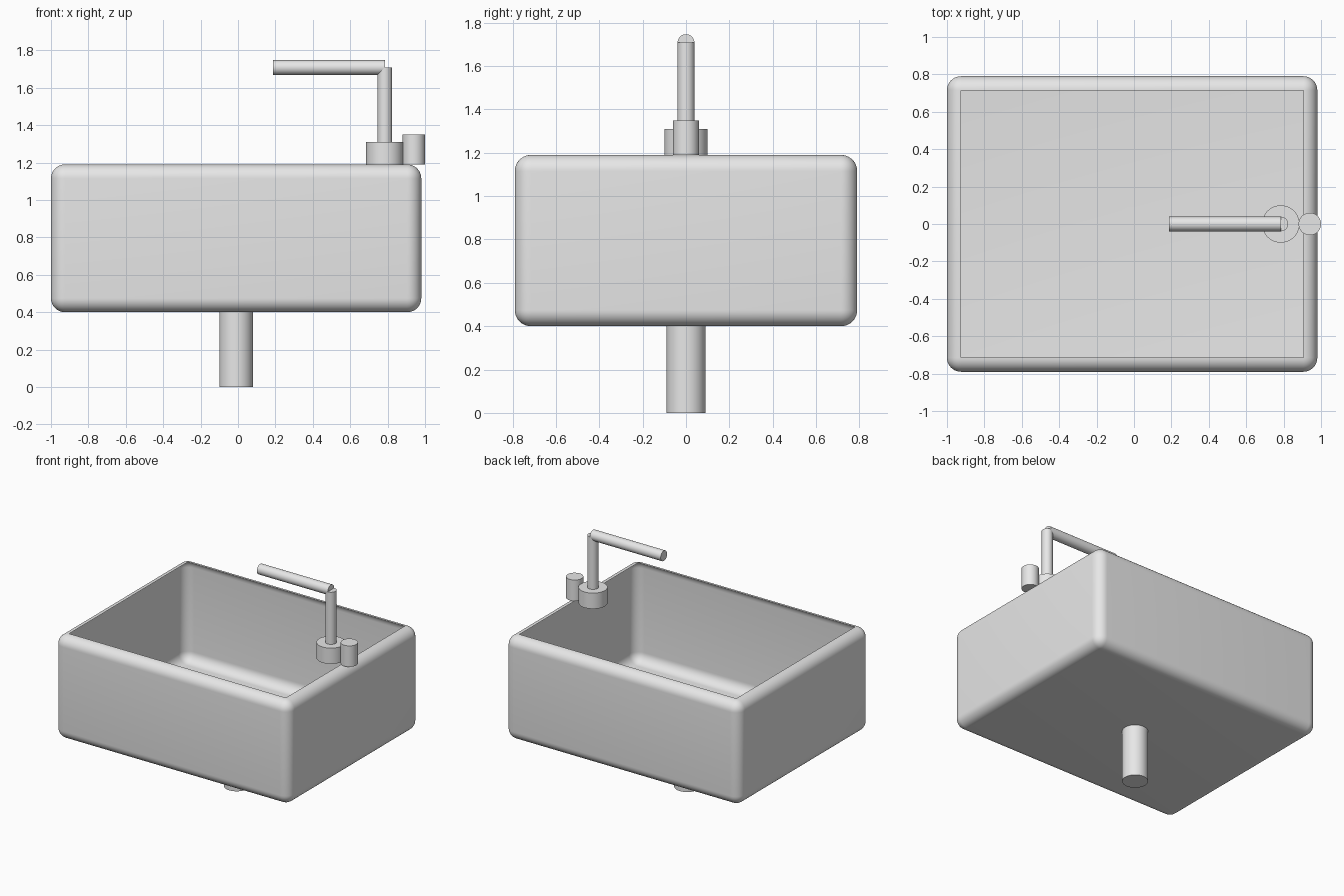
import bpy, bmesh, math
from mathutils import Matrix, Vector

cube = bpy.data.objects.get("Cube")
if cube:
    bpy.data.objects.remove(cube, do_unlink=True)

# One plain grey for the whole sink
grey = bpy.data.materials.new("plain_grey")
grey.use_nodes = True
colour = (0.8, 0.8, 0.8, 1)
grey.diffuse_color = colour
grey.node_tree.nodes["Principled BSDF"].inputs["Base Color"].default_value = colour


def finish(name, bm, angle=40):
    mesh = bpy.data.meshes.new(name)
    bm.to_mesh(mesh)
    bm.free()
    mesh.materials.append(grey)
    obj = bpy.data.objects.new(name, mesh)
    bpy.context.collection.objects.link(obj)
    bpy.ops.object.select_all(action='DESELECT')
    obj.select_set(True)
    bpy.context.view_layer.objects.active = obj
    bpy.ops.object.shade_smooth_by_angle(angle=math.radians(angle))
    return obj


def cylinder(name, start, end, radius):
    start, end = Vector(start), Vector(end)
    axis = end - start
    turn = axis.to_track_quat('Z', 'Y').to_matrix().to_4x4()
    bm = bmesh.new()
    bmesh.ops.create_cone(bm, cap_ends=True, segments=48, radius1=radius,
                          radius2=radius, depth=axis.length,
                          matrix=Matrix.Translation((start + end) / 2) @ turn)
    return finish(name, bm)


# Basin: rounded box shell, open at the top inside the rolled rim
bm = bmesh.new()
bmesh.ops.create_cube(bm, size=1, matrix=Matrix.Translation((-0.01, 0, 0.795))
                      @ Matrix.Diagonal((1.98, 1.58, 0.79, 1)))
bmesh.ops.bevel(bm, geom=bm.edges[:], offset=0.075, segments=10,
                profile=0.5, affect='EDGES')
lid = max(bm.faces, key=lambda f: f.calc_center_median().z + f.calc_area())
bm.faces.ensure_lookup_table()
lid = max((f for f in bm.faces if f.normal.z > 0.99), key=lambda f: f.calc_area())
bmesh.ops.delete(bm, geom=[lid], context='FACES')
finish("basin", bm)

# Drain and tap
cylinder("drain_pipe", (-0.01, 0, 0), (-0.01, 0, 0.402), 0.09)
cylinder("tap_base", (0.785, 0, 1.19), (0.785, 0, 1.31), 0.1)
cylinder("tap_post", (0.785, 0, 1.31), (0.785, 0, 1.708), 0.039)
cylinder("tap_spout", (0.785, 0, 1.708), (0.187, 0, 1.708), 0.039)
cylinder("tap_handle", (0.94, 0, 1.19), (0.94, 0, 1.35), 0.06)
